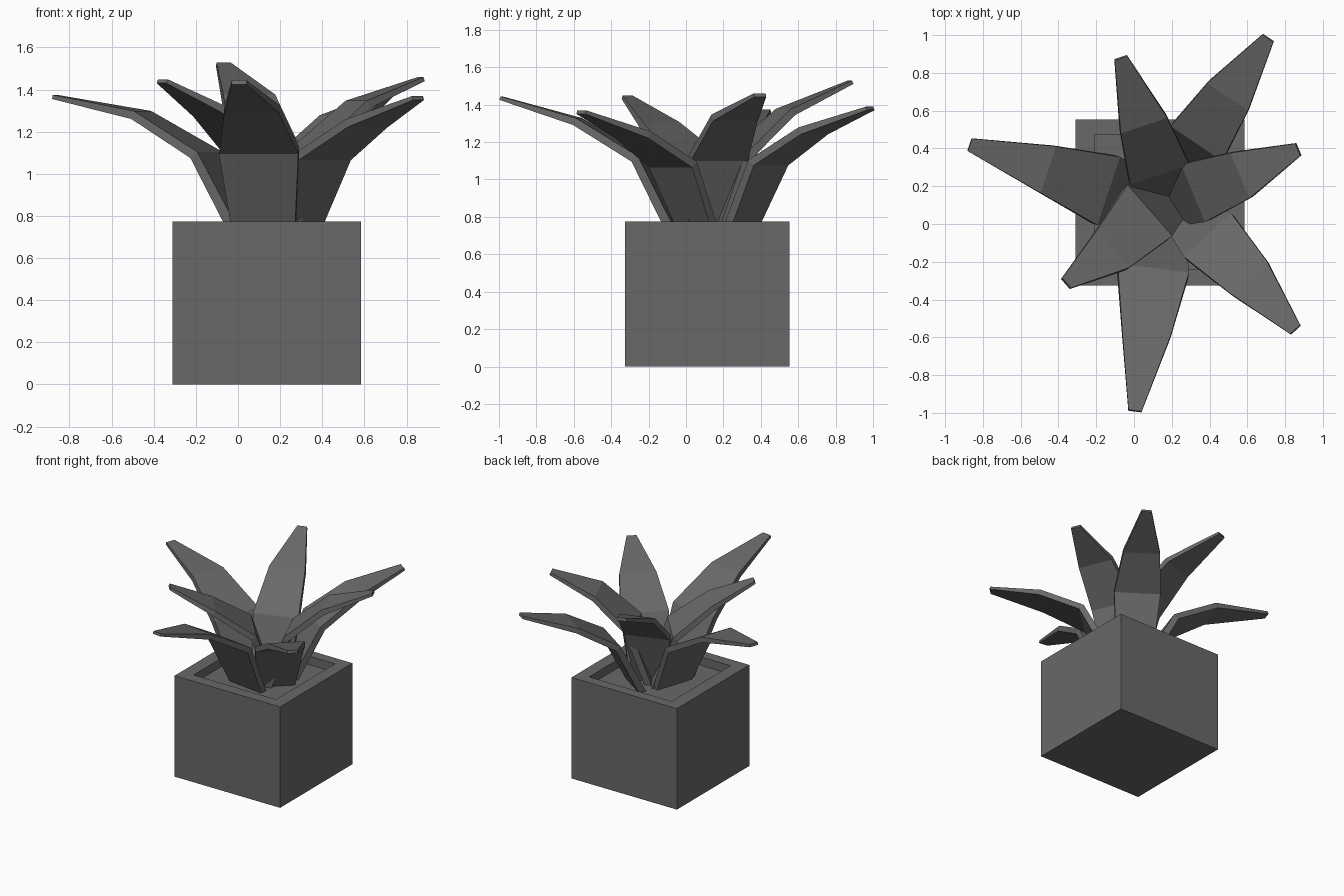
import bpy, bmesh
from mathutils import Vector

cube = bpy.data.objects.get("Cube")
if cube:
    bpy.data.objects.remove(cube, do_unlink=True)

grey = bpy.data.materials.new("dark_grey")
grey.use_nodes = True
COLOUR = (0.14, 0.14, 0.14, 1)
grey.diffuse_color = COLOUR
grey.node_tree.nodes["Principled BSDF"].inputs["Base Color"].default_value = COLOUR


def add_object(name, bm):
    bmesh.ops.recalc_face_normals(bm, faces=bm.faces)
    mesh = bpy.data.meshes.new(name)
    bm.to_mesh(mesh)
    bm.free()
    mesh.materials.append(grey)
    bpy.context.collection.objects.link(bpy.data.objects.new(name, mesh))


def rectangle(bm, x0, x1, y0, y1, z):
    return [bm.verts.new(p) for p in ((x0, y0, z), (x1, y0, z), (x1, y1, z), (x0, y1, z))]


def loft(bm, rings):
    """Skin a list of four-cornered rings and cap both ends."""
    for a, b in zip(rings, rings[1:]):
        for i in range(4):
            j = (i + 1) % 4
            bm.faces.new((a[i], a[j], b[j], b[i]))
    bm.faces.new(rings[0])
    bm.faces.new(rings[-1])


# Square pot: outer wall, rim, inner wall and sunken soil
bm = bmesh.new()
outer = (-0.31, 0.585, -0.325, 0.553)
inner = (-0.21, 0.49, -0.24, 0.475)
loft(bm, [rectangle(bm, *outer, 0), rectangle(bm, *outer, 0.775),
          rectangle(bm, *inner, 0.775), rectangle(bm, *inner, 0.71)])
add_object("pot", bm)


def leaf(name, width, low, mid, tip, reach=0.22):
    """Flat tapering blade, bent at low and mid, rooted in the soil."""
    low, mid, tip = Vector(low), Vector(mid), Vector(tip)
    out = (tip - low) * Vector((1, 1, 0)).length
    out = Vector((tip.x - low.x, tip.y - low.y, 0)).normalized()
    side = Vector((-out.y, out.x, 0))
    root = low - out * reach
    root.z = 0.66
    path = [root, low, mid, tip]
    widths = [width * 0.75, width, 0.26, 0.07]
    thick = [0.05, 0.045, 0.04, 0.02]
    bm = bmesh.new()
    rings = []
    for i, p in enumerate(path):
        along = (path[min(i + 1, 3)] - path[max(i - 1, 0)]).normalized()
        up = along.cross(side).normalized() * thick[i] / 2
        half = side * widths[i] / 2
        rings.append([bm.verts.new(p + s * half + t * up)
                      for s, t in ((-1, -1), (1, -1), (1, 1), (-1, 1))])
    loft(bm, rings)
    add_object(name, bm)


# Seven leaves fanning out of the pot
leaf("front_leaf", 0.38, (0.1, -0.25, 1.11), (0.065, -0.58, 1.31), (0.005, -0.99, 1.435))
leaf("front_left_leaf", 0.34, (0.40, -0.07, 1.08), (0.61, -0.285, 1.24), (0.855, -0.56, 1.36))
leaf("left_leaf", 0.33, (0.33, 0.17, 1.11), (0.57, 0.26, 1.33), (0.87, 0.395, 1.45), 0.15)
leaf("back_left_leaf", 0.33, (0.34, 0.44, 1.09), (0.5, 0.68, 1.26), (0.71, 0.985, 1.38))
leaf("back_leaf", 0.33, (0.13, 0.28, 1.12), (0.05, 0.53, 1.36), (-0.07, 0.88, 1.52), 0.15)
leaf("right_leaf", 0.38, (-0.15, 0.18, 1.09), (-0.46, 0.29, 1.28), (-0.87, 0.42, 1.365))
leaf("front_right_leaf", 0.36, (0.07, 0.06, 1.1), (-0.12, -0.14, 1.29), (-0.36, -0.315, 1.44), 0.15)
